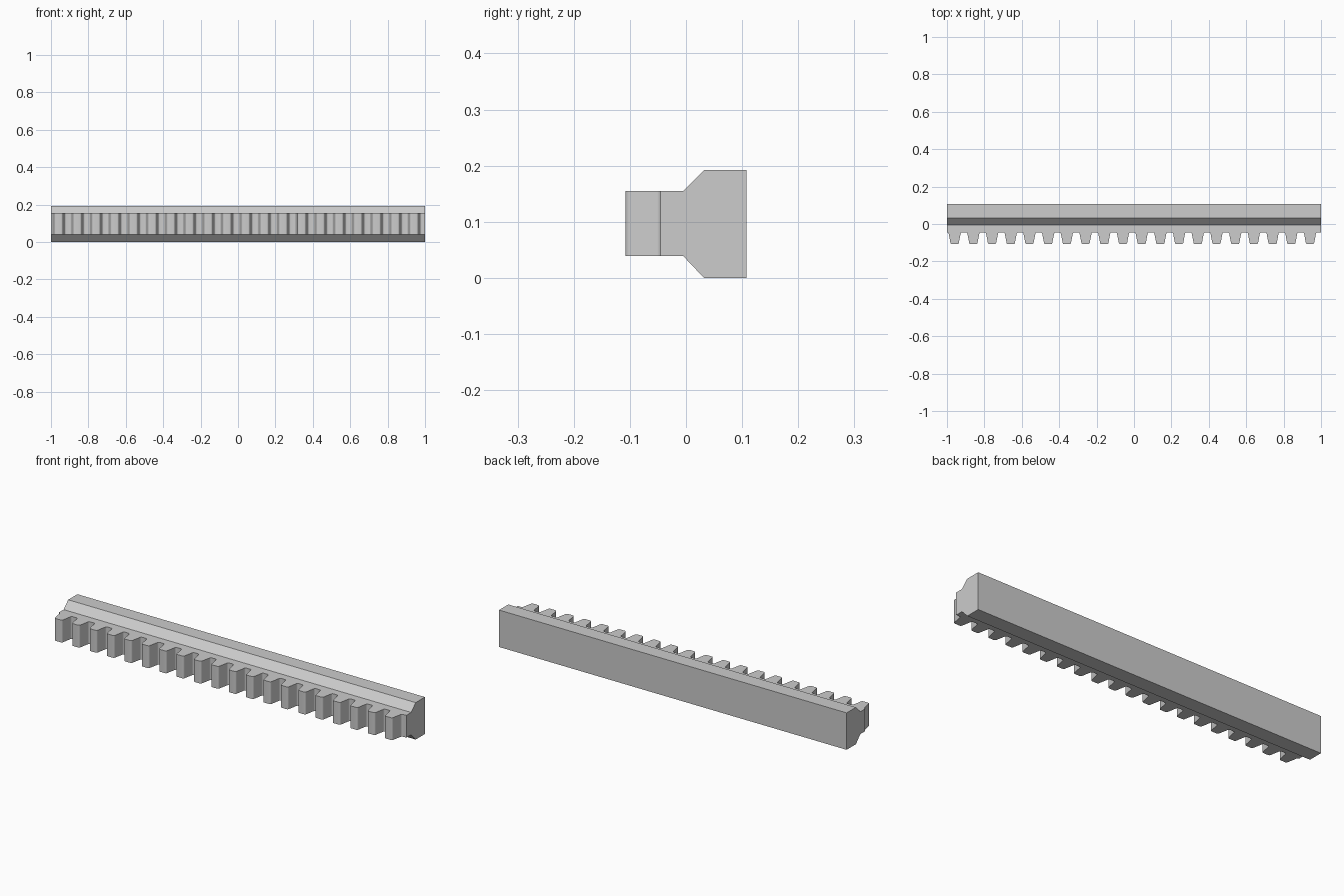
import bpy
import bmesh
import math
from mathutils import Vector

cube = bpy.data.objects.get("Cube")
if cube:
    bpy.data.objects.remove(cube, do_unlink=True)

steel = bpy.data.materials.new("grey_steel")
steel.use_nodes = True
GREY = (0.604, 0.604, 0.604, 1)
steel.diffuse_color = GREY
steel.node_tree.nodes["Principled BSDF"].inputs["Base Color"].default_value = GREY

LOW, HIGH, TOP = 0.039, 0.155, 0.192   # toothed strip bottom and top, rail top
BACK, SHOULDER, SEAM = 0.108, 0.032, -0.005
ROOT, TIP = -0.045, -0.108
PITCH, TEETH, FIRST = 0.1, 20, -0.959


def extrude_profile(name, points, offset):
    """Close a flat outline and sweep it along the offset."""
    bm = bmesh.new()
    face = bm.faces.new([bm.verts.new(p) for p in points])
    swept = bmesh.ops.extrude_face_region(bm, geom=[face])
    moved = [g for g in swept["geom"] if isinstance(g, bmesh.types.BMVert)]
    bmesh.ops.translate(bm, verts=moved, vec=offset)
    bmesh.ops.recalc_face_normals(bm, faces=bm.faces)
    mesh = bpy.data.meshes.new(name)
    bm.to_mesh(mesh)
    bm.free()
    mesh.materials.append(steel)
    obj = bpy.data.objects.new(name, mesh)
    bpy.context.collection.objects.link(obj)
    return obj


def rounded(before, corner, after, radius, steps=5):
    """Replace a corner by a tangent arc."""
    corner = Vector(corner)
    a = (Vector(before) - corner).normalized()
    b = (Vector(after) - corner).normalized()
    half = a.angle(b) / 2
    centre = corner + (a + b).normalized() * radius / math.sin(half)
    reach = radius / math.tan(half)
    start = (corner + a * reach - centre).normalized()
    end = (corner + b * reach - centre).normalized()
    return [centre + start.slerp(end, i / steps) * radius for i in range(steps + 1)]


# Back rail with chamfered shoulders
rail = [(BACK, 0), (BACK, TOP), (SHOULDER, TOP), (SEAM, HIGH), (SEAM, LOW), (SHOULDER, 0)]
extrude_profile("back_rail", [(-1, y, z) for y, z in rail], (2, 0, 0))

# One tooth outline, mirrored about its centre
root, tip = (-0.033, ROOT, 0), (-0.021, TIP, 0)
flank = (rounded((-0.05, ROOT, 0), root, tip, 0.009)
         + rounded(root, tip, (0, TIP, 0), 0.009))
tooth = flank + [Vector((-p.x, p.y, 0)) for p in reversed(flank)]

# Toothed strip
outline = [Vector((-1, SEAM, LOW)), Vector((-1, ROOT, LOW))]
for i in range(TEETH):
    outline += [p + Vector((FIRST + i * PITCH, 0, LOW)) for p in tooth]
outline += [Vector((1, ROOT, LOW)), Vector((1, SEAM, LOW))]
strip = extrude_profile("toothed_strip", outline, (0, 0, HIGH - LOW))

bpy.ops.object.select_all(action="DESELECT")
strip.select_set(True)
bpy.context.view_layer.objects.active = strip
bpy.ops.object.shade_smooth_by_angle(angle=math.radians(30))
